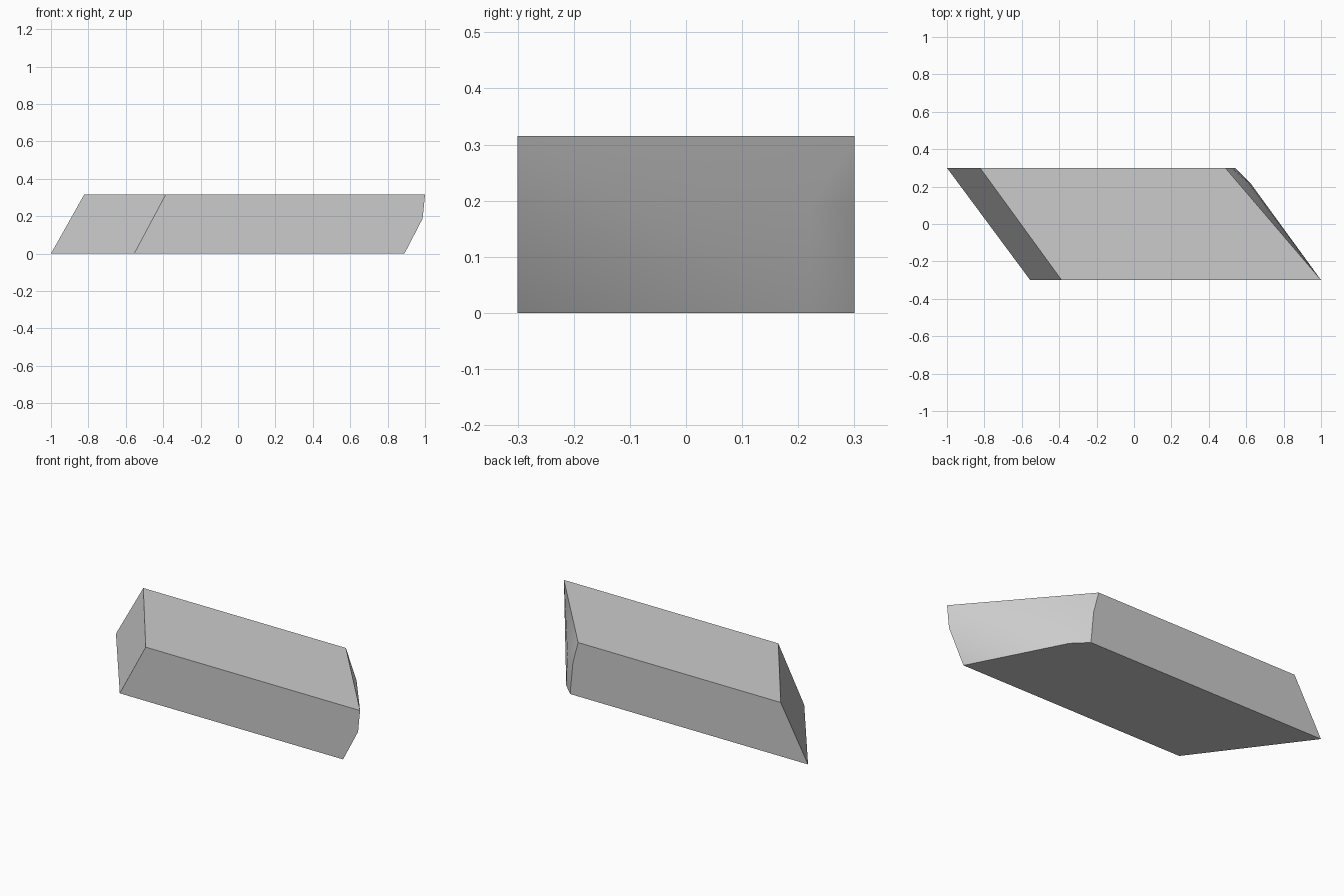
import bpy
import bmesh
import math

cube = bpy.data.objects.get("Cube")
if cube:
    bpy.data.objects.remove(cube, do_unlink=True)

HALF_DEPTH = 0.3
HEIGHT = 0.315
BEND = 0.187  # height where the right end changes slope

# Flat grey stone colour
grey = bpy.data.materials.new("plain grey")
grey.use_nodes = True
colour = (0.6, 0.6, 0.6, 1)
grey.diffuse_color = colour
grey.node_tree.nodes["Principled BSDF"].inputs["Base Color"].default_value = colour

# Corner positions of each face of the slanted block: (x, z)
front = [(-0.555, 0), (0.89, 0), (0.987, BEND), (1, HEIGHT), (-0.387, HEIGHT)]
back = [(-1, 0), (0.54, 0), (0.522, BEND), (0.488, HEIGHT), (-0.823, HEIGHT)]
# Chamfered crease near the back of the right end
crease = [(0.62, 0), (0.612, BEND)]

bm = bmesh.new()
for profile, y in ((front, -HALF_DEPTH), (back, HALF_DEPTH), (crease, 0.222)):
    for x, z in profile:
        bm.verts.new((x, y, z))
bmesh.ops.convex_hull(bm, input=bm.verts[:])
# Merge coplanar triangles into clean faces
bmesh.ops.dissolve_limit(bm, angle_limit=math.radians(1.5),
                         verts=bm.verts[:], edges=bm.edges[:])
bmesh.ops.recalc_face_normals(bm, faces=bm.faces[:])

mesh = bpy.data.meshes.new("slanted_block")
bm.to_mesh(mesh)
bm.free()
mesh.materials.append(grey)
block = bpy.data.objects.new("slanted_block", mesh)
bpy.context.collection.objects.link(block)

# Soft shading over the bent end, crisp edges elsewhere
bpy.ops.object.select_all(action="DESELECT")
block.select_set(True)
bpy.context.view_layer.objects.active = block
bpy.ops.object.shade_smooth_by_angle(angle=math.radians(35))
